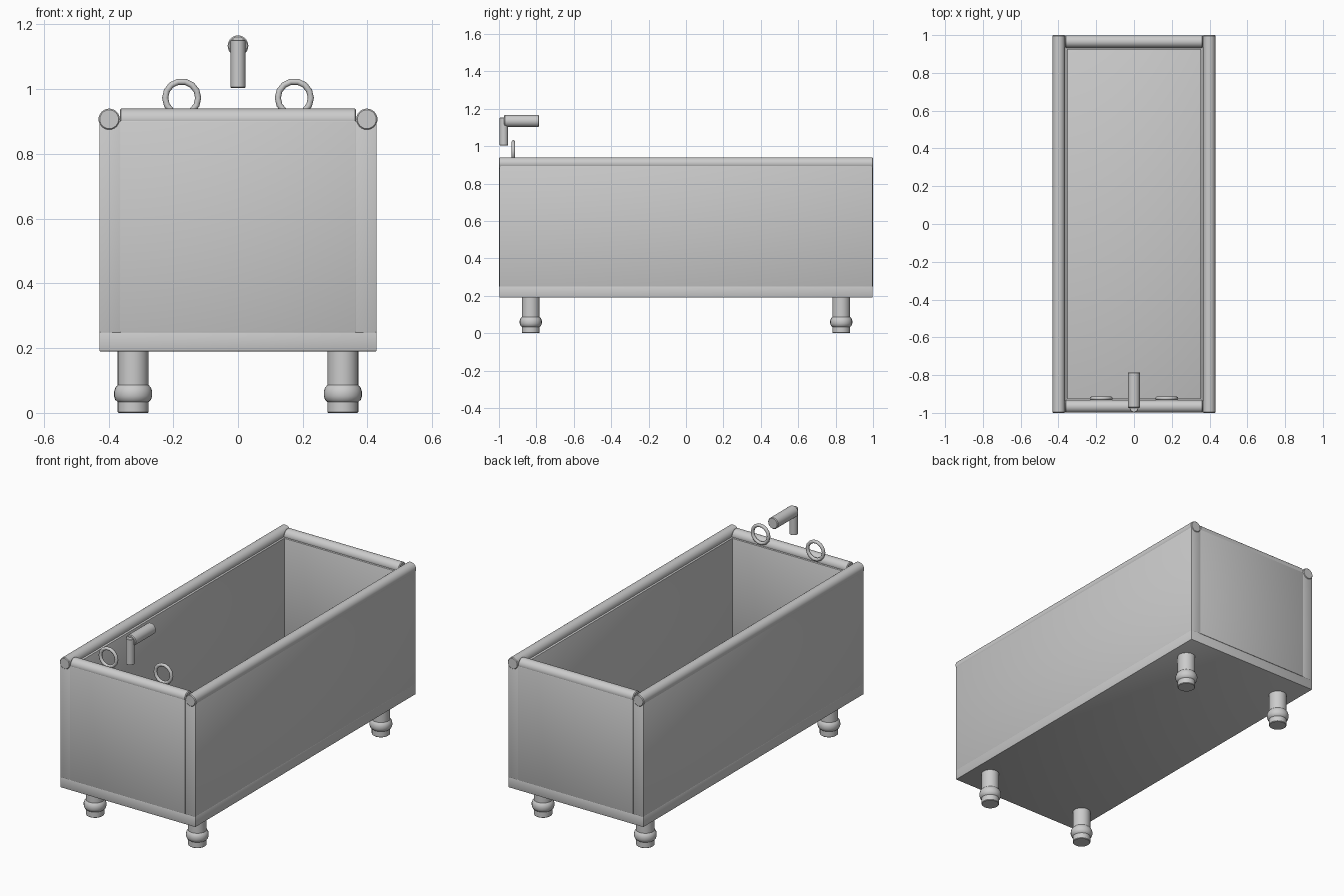
import bpy, bmesh, math
from mathutils import Vector

if "Cube" in bpy.data.objects:
    bpy.data.objects.remove(bpy.data.objects["Cube"])


def finish(name, bm, bevel=0.0, angle=40):
    if bevel:
        bmesh.ops.bevel(bm, geom=bm.edges[:], offset=bevel, segments=2, profile=0.5, affect='EDGES')
    bmesh.ops.recalc_face_normals(bm, faces=bm.faces[:])
    me = bpy.data.meshes.new(name)
    bm.to_mesh(me)
    bm.free()
    ob = bpy.data.objects.new(name, me)
    bpy.context.collection.objects.link(ob)
    bpy.ops.object.select_all(action='DESELECT')
    ob.select_set(True)
    bpy.context.view_layer.objects.active = ob
    bpy.ops.object.shade_smooth_by_angle(angle=math.radians(angle))
    return ob


def box(name, lo, hi, bevel=0.003):
    lo, hi = Vector(lo), Vector(hi)
    bm = bmesh.new()
    bmesh.ops.create_cube(bm, size=1)
    bmesh.ops.scale(bm, vec=hi - lo, verts=bm.verts)
    bmesh.ops.translate(bm, vec=(lo + hi) / 2, verts=bm.verts)
    return finish(name, bm, bevel)


def lathe(name, profile, origin, axis, sides=24):
    """Spin (radius, height) points about an axis through origin, with closed ends."""
    bm = bmesh.new()
    rings = [[bm.verts.new((r * math.cos(2 * math.pi * i / sides),
                            r * math.sin(2 * math.pi * i / sides), h)) for i in range(sides)]
             for r, h in profile]
    for a, b in zip(rings, rings[1:]):
        for i in range(sides):
            j = (i + 1) % sides
            bm.faces.new((a[i], a[j], b[j], b[i]))
    bm.faces.new(rings[0])
    bm.faces.new(rings[-1])
    rot = Vector((0, 0, 1)).rotation_difference(Vector(axis)).to_matrix()
    bmesh.ops.rotate(bm, matrix=rot, verts=bm.verts)
    bmesh.ops.translate(bm, vec=origin, verts=bm.verts)
    return finish(name, bm)


def rod(name, start, end, r, c=0.004):
    """Cylinder with a small chamfer on both ends."""
    d = Vector(end) - Vector(start)
    n = d.length
    return lathe(name, [(r - c, 0), (r, c), (r, n - c), (r - c, n)], start, d.normalized())


# Tub floor
box("tub_floor", (-0.428, -0.997, 0.19), (0.428, 0.997, 0.25))

# Walls with rounded rim rails
for s, side in ((-1, "left"), (1, "right")):
    xs = sorted((s * 0.353, s * 0.428))
    box(f"{side}_wall", (xs[0], -0.997, 0.248), (xs[1], 0.997, 0.902))
    rod(f"{side}_rim", (s * 0.398, -1, 0.907), (s * 0.398, 1, 0.907), 0.033)
for s, end in ((-1, "front"), (1, "back")):
    ys = sorted((s * 0.923, s * 0.999))
    box(f"{end}_wall", (-0.365, ys[0], 0.248), (0.365, ys[1], 0.902))
    rod(f"{end}_rim", (-0.365, s * 0.966, 0.907), (0.365, s * 0.966, 0.907), 0.033)

# Legs with a swollen ring near the foot
leg = [(0.045, 0), (0.048, 0.003), (0.048, 0.034), (0.055, 0.040), (0.059, 0.052),
       (0.059, 0.066), (0.055, 0.078), (0.048, 0.086), (0.048, 0.195)]
for sx, side in ((-1, "left"), (1, "right")):
    for sy, end in ((-1, "front"), (1, "back")):
        lathe(f"{end}_{side}_leg", leg, (sx * 0.324, sy * 0.83, 0), (0, 0, 1))

# Faucet
rod("faucet_riser", (0, -0.974, 1.004), (0, -0.974, 1.152), 0.023, 0.002)
rod("faucet_spout", (0, -0.973, 1.134), (0, -0.785, 1.134), 0.032)

# Ring handles
for s, side in ((-1, "left"), (1, "right")):
    bpy.ops.mesh.primitive_torus_add(location=(s * 0.174, -0.923, 0.973),
                                     rotation=(math.pi / 2, 0, 0), major_radius=0.051,
                                     minor_radius=0.0095, major_segments=14, minor_segments=12)
    bpy.context.object.name = f"{side}_tap_ring"
    bpy.ops.object.shade_smooth_by_angle(angle=math.radians(40))
